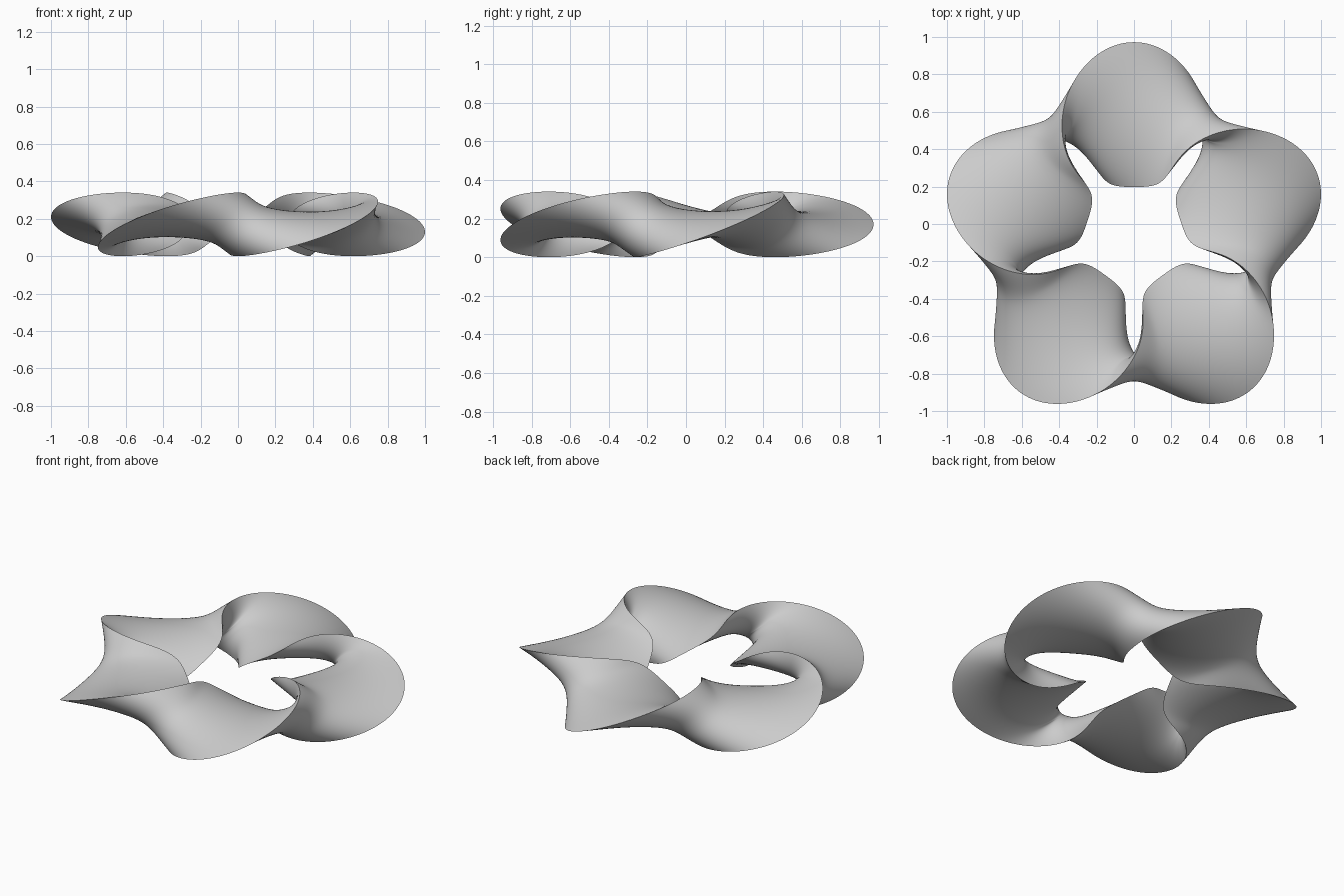
import bpy, bmesh, math
from mathutils import Vector

cube = bpy.data.objects.get("Cube")
if cube:
    bpy.data.objects.remove(cube, do_unlink=True)

LOBES = 5
RING, HALF_WIDTH, HALF_HEIGHT = 0.648, 0.387, 0.17
BULGE, CENTRE_Y, THICK = 0.062, -0.063, 0.068
STEPS, ACROSS = 360, 32          # steps per turn, strips across the band


def band_point(t, s):
    """Point on the band's middle sheet: t runs round the ring, s from edge to edge."""
    phi = t * LOBES / 2
    c = math.cos(phi)
    # the inner half of each lobe fans out sideways
    inward = ((1 - s * c) / 2) ** 2
    fan = inward * math.radians(15 * math.sin(2 * phi) + 3 * math.sin(4 * phi))
    a = math.pi / 2 + t + fan
    # the upright necks bow outward
    r = RING + HALF_WIDTH * s * c + BULGE * (1 - s * s) * math.sin(phi) ** 2
    z = HALF_HEIGHT * (1 + s * math.sin(phi))
    return Vector((r * math.cos(a), CENTRE_Y + r * math.sin(a), z))


def skin_point(t, s):
    """Lens-shaped thickness: fullest in the middle, sharp at the rims."""
    e = 0.002
    du = band_point(t + e, s) - band_point(t - e, s)
    dv = band_point(t, s + e) - band_point(t, s - e)
    n = du.cross(dv).normalized()
    return band_point(t, s) - n * THICK * (1 - s * s)


# Two turns of a one-sided band cover both of its faces
bm = bmesh.new()
rows = []
for i in range(2 * STEPS):
    t = 2 * math.pi * i / STEPS
    rows.append([bm.verts.new(skin_point(t, 2 * j / ACROSS - 1)) for j in range(ACROSS + 1)])
for i, row in enumerate(rows):
    nxt = rows[(i + 1) % len(rows)]
    for j in range(ACROSS):
        bm.faces.new((row[j], row[j + 1], nxt[j + 1], nxt[j]))
bmesh.ops.remove_doubles(bm, verts=bm.verts, dist=0.0001)
bmesh.ops.recalc_face_normals(bm, faces=bm.faces)

mesh = bpy.data.meshes.new("twisted_ring")
bm.to_mesh(mesh)
bm.free()
ring = bpy.data.objects.new("twisted_ring", mesh)
bpy.context.collection.objects.link(ring)

# Plain grey finish
grey = bpy.data.materials.new("light_grey")
grey.use_nodes = True
colour = (0.6, 0.6, 0.6, 1)
grey.diffuse_color = colour
grey.node_tree.nodes["Principled BSDF"].inputs["Base Color"].default_value = colour
mesh.materials.append(grey)

bpy.ops.object.select_all(action="DESELECT")
ring.select_set(True)
bpy.context.view_layer.objects.active = ring
bpy.ops.object.shade_smooth_by_angle(angle=math.radians(40))
